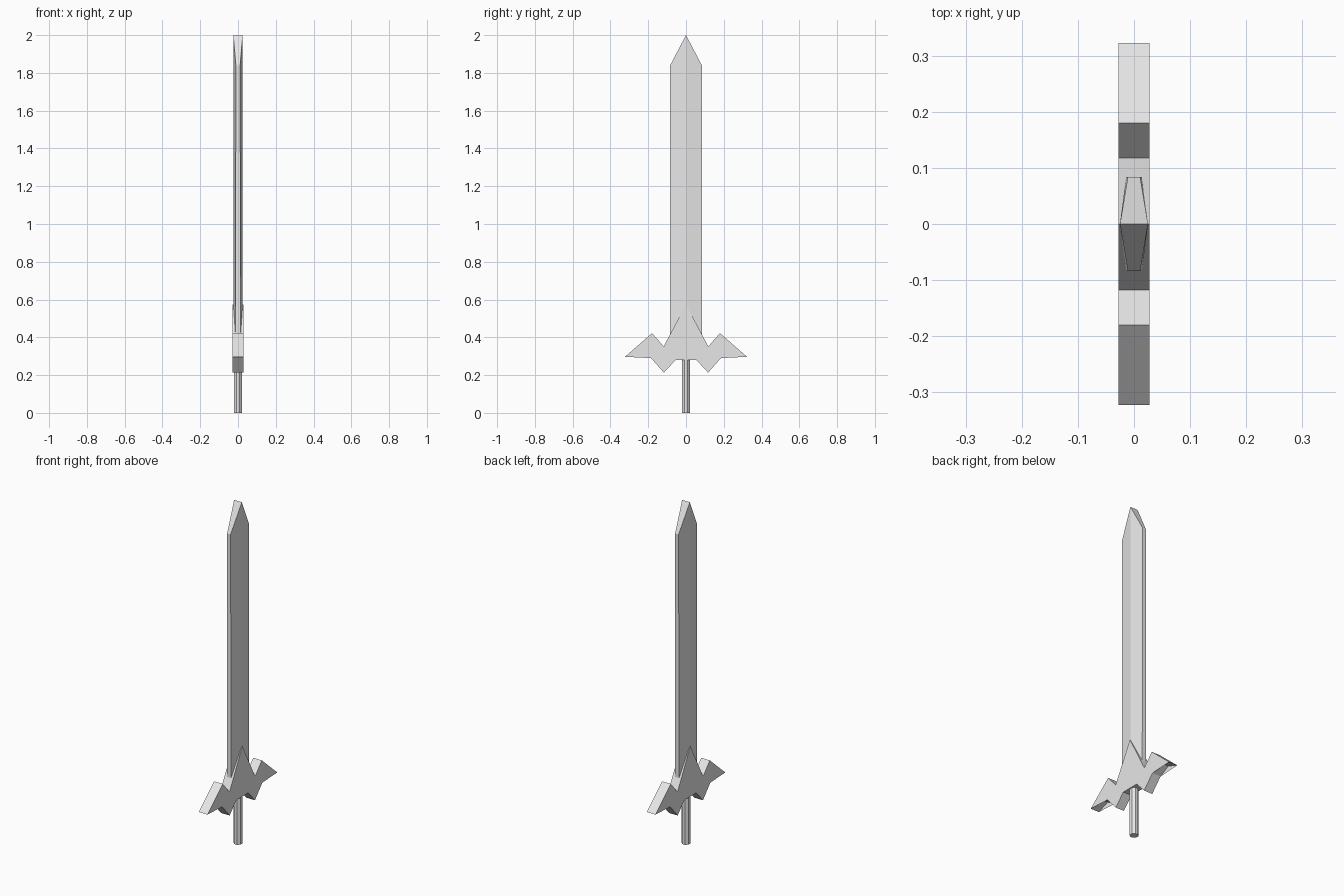
import bpy
import bmesh
from math import pi

# Remove the default cube only
cube = bpy.data.objects.get("Cube")
if cube:
    bpy.data.objects.remove(cube, do_unlink=True)

# Single plain grey for the whole sword
GREY = (0.8, 0.8, 0.8, 1.0)
steel = bpy.data.materials.new("plain grey")
steel.use_nodes = True
steel.diffuse_color = GREY
for node in steel.node_tree.nodes:
    if node.type == 'BSDF_PRINCIPLED':
        node.inputs["Base Color"].default_value = GREY


def add_object(name, bm):
    bmesh.ops.recalc_face_normals(bm, faces=bm.faces)
    mesh = bpy.data.meshes.new(name)
    bm.to_mesh(mesh)
    bm.free()
    mesh.materials.append(steel)
    obj = bpy.data.objects.new(name, mesh)
    bpy.context.collection.objects.link(obj)
    return obj


def loft(bm, ring_a, ring_b):
    """Join two matching rings of vertices with side faces."""
    for i in range(len(ring_a)):
        j = (i + 1) % len(ring_a)
        bm.faces.new((ring_a[i], ring_a[j], ring_b[j], ring_b[i]))


# Blade: flattened hexagonal section whose central ridge rises to the tip
def make_blade(ridge=0.025, edge_low=0.014, edge_high=0.011, half_width=0.084,
               base=0.32, shoulder=1.84, tip=2.0):
    bm = bmesh.new()

    def ring(edge, side_z, ridge_z):
        outline = [(ridge, 0, ridge_z), (edge, half_width, side_z),
                   (-edge, half_width, side_z), (-ridge, 0, ridge_z),
                   (-edge, -half_width, side_z), (edge, -half_width, side_z)]
        return [bm.verts.new(co) for co in outline]

    low = ring(edge_low, base, base)
    high = ring(edge_high, shoulder, tip)
    loft(bm, low, high)
    bm.faces.new(low)
    bm.faces.new(high[0:4])
    bm.faces.new((high[3], high[4], high[5], high[0]))
    return add_object("blade", bm)


# Guard: winged profile mirrored across the middle and given thickness
def make_guard(half_depth=0.028):
    half = [(0.055, 0.28), (0.117, 0.213), (0.185, 0.29), (0.25, 0.325),
            (0.323, 0.297), (0.18, 0.422), (0.118, 0.352)]
    apex = [(0, 0.575)]
    profile = half + apex + [(-y, z) for y, z in reversed(half)]
    bm = bmesh.new()
    sides = [[bm.verts.new((x, y, z)) for y, z in profile]
             for x in (-half_depth, half_depth)]
    loft(bm, *sides)
    caps = [bm.faces.new(side) for side in sides]
    bmesh.ops.triangulate(bm, faces=caps)
    return add_object("guard", bm)


# Grip: straight octagonal rod reaching up into the guard
def make_grip(radius=0.024, height=0.32):
    bpy.ops.mesh.primitive_cylinder_add(vertices=8, radius=radius, depth=height,
                                        location=(0, 0, height / 2),
                                        rotation=(0, 0, pi / 8))
    grip = bpy.context.object
    grip.name = "grip"
    grip.data.materials.append(steel)
    return grip


make_blade()
make_guard()
make_grip()
